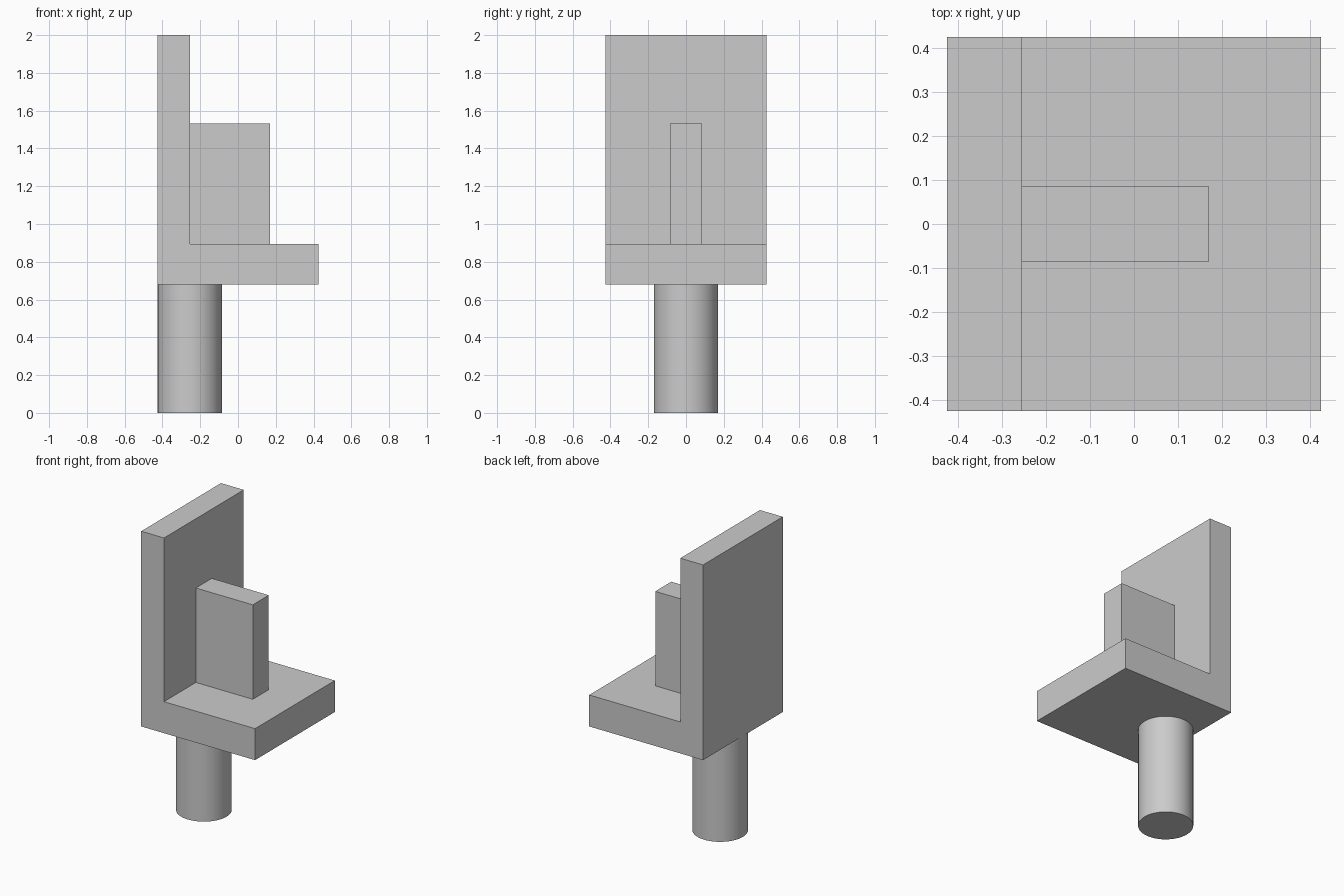
import bpy
import bmesh
import math

cube = bpy.data.objects.get("Cube")
if cube:
    bpy.data.objects.remove(cube, do_unlink=True)

U = 2 / 47  # one design unit; the bracket is 47 units tall

grey = bpy.data.materials.new("plain_grey")
grey.use_nodes = True
colour = (0.6, 0.6, 0.6, 1)
grey.diffuse_color = colour
grey.node_tree.nodes["Principled BSDF"].inputs["Base Color"].default_value = colour


def extrude_profile(name, profile, width):
    """Extrude an x-z outline along y, centred on y = 0."""
    bm = bmesh.new()
    face = bm.faces.new([bm.verts.new((x * U, -width / 2 * U, z * U)) for x, z in profile])
    moved = bmesh.ops.extrude_face_region(bm, geom=[face])["geom"]
    verts = [v for v in moved if isinstance(v, bmesh.types.BMVert)]
    bmesh.ops.translate(bm, verts=verts, vec=(0, width * U, 0))
    bmesh.ops.recalc_face_normals(bm, faces=bm.faces)
    mesh = bpy.data.meshes.new(name)
    bm.to_mesh(mesh)
    bm.free()
    mesh.materials.append(grey)
    obj = bpy.data.objects.new(name, mesh)
    bpy.context.collection.objects.link(obj)
    return obj


# L-shaped body: base plate with upright back wall
extrude_profile("angle_plate",
                [(-10, 16), (10, 16), (10, 21), (-6, 21), (-6, 47), (-10, 47)], 20)

# Upright rib against the wall
extrude_profile("rib", [(-6, 21), (4, 21), (4, 36), (-6, 36)], 4)

# Round peg under the plate, flush with the back of the wall
bpy.ops.mesh.primitive_cylinder_add(vertices=64, radius=4 * U, depth=16 * U,
                                    location=(-6 * U, 0, 8 * U))
peg = bpy.context.object
peg.name = "peg"
peg.data.materials.append(grey)
bpy.ops.object.shade_smooth_by_angle(angle=math.radians(30))
